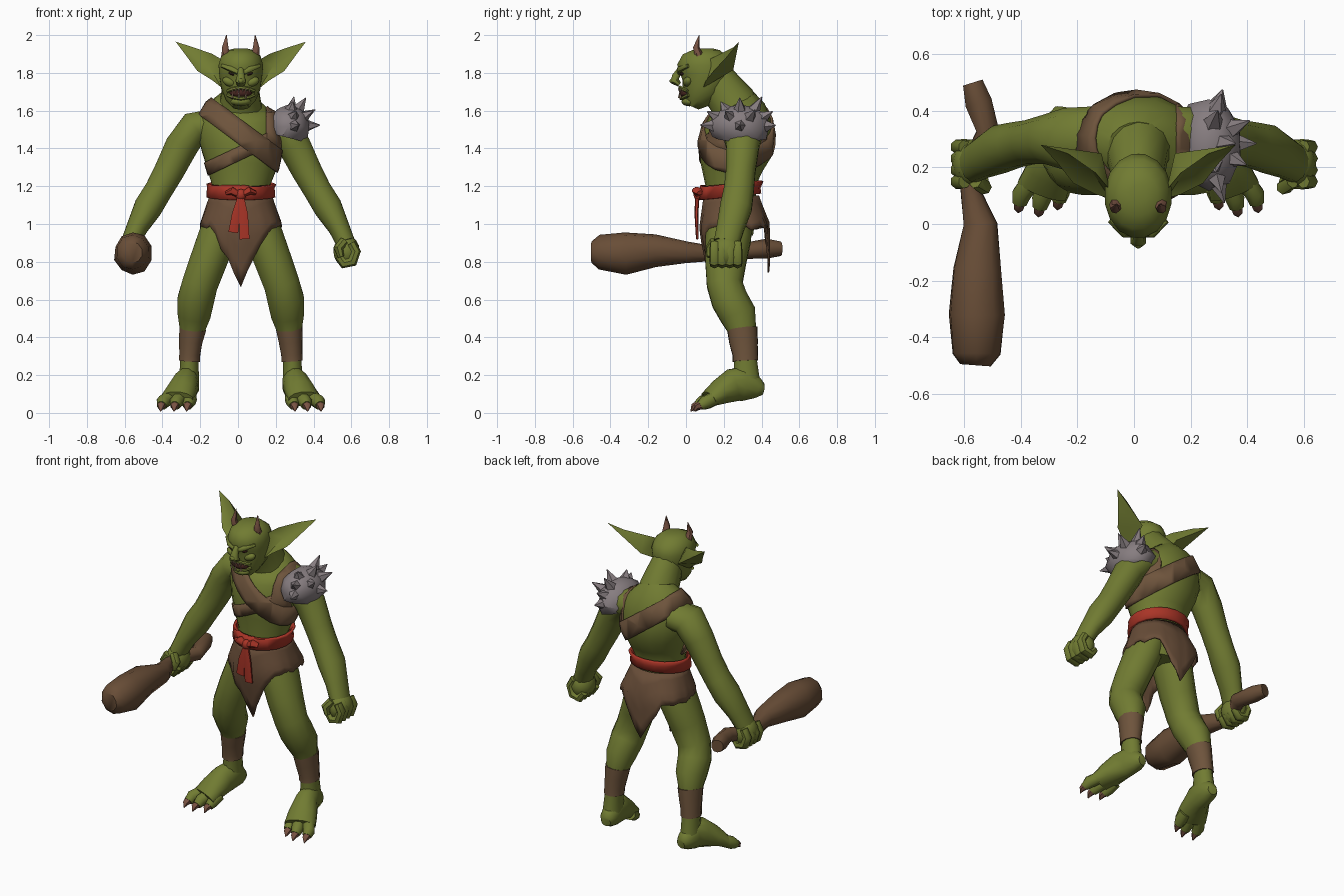
import bpy
import bmesh
import math
import random
from mathutils import Vector, Matrix

random.seed(4)
default_cube = bpy.data.objects.get("Cube")
if default_cube:
    bpy.data.objects.remove(default_cube)


def material(name, colour):
    mat = bpy.data.materials.new(name)
    mat.use_nodes = True
    rgba = (*colour, 1)
    mat.diffuse_color = rgba
    mat.node_tree.nodes["Principled BSDF"].inputs["Base Color"].default_value = rgba
    return mat


skin = material("green skin", (.165, .2, .032))
leather = material("strap leather", (.155, .088, .045))
hide = material("loincloth hide", (.14, .075, .04))
wood = material("club wood", (.14, .075, .038))
cloth = material("red cloth", (.40, .035, .02))
steel = material("dull steel", (.24, .205, .215))
horn = material("horn and claw", (.19, .085, .055))
dark = material("dark mouth", (.06, .018, .014))
ivory = material("ivory teeth", (.36, .25, .15))

MID = .015  # centre line of head, torso and legs
SIDES = (("left", 1), ("right", -1))


def finish(name, bm, mat, angle=50):
    """Turn a bmesh into a shaded object with one colour."""
    bmesh.ops.recalc_face_normals(bm, faces=bm.faces)
    mesh = bpy.data.meshes.new(name)
    bm.to_mesh(mesh)
    bm.free()
    mesh.materials.append(mat)
    mesh.shade_smooth()
    mesh.set_sharp_from_angle(angle=math.radians(angle))
    obj = bpy.data.objects.new(name, mesh)
    bpy.context.collection.objects.link(obj)
    return obj


def loft_mesh(rings, ref, sides, jitter=0):
    """Skin elliptical rings (x, y, z, radius, second radius) along a path."""
    bm = bmesh.new()
    centres = [Vector(r[:3]) for r in rings]
    loops = []
    for i, ring in enumerate(rings):
        along = (centres[min(i + 1, len(rings) - 1)] - centres[max(i - 1, 0)]).normalized()
        across = Vector(ref).cross(along).normalized()
        up = along.cross(across)
        loop = []
        for k in range(sides):
            a = math.tau * (k + .5) / sides
            size = 1 + random.uniform(-jitter, jitter)
            offset = across * math.cos(a) * ring[3] + up * math.sin(a) * ring[-1]
            loop.append(bm.verts.new(centres[i] + offset * size))
        loops.append(loop)
    for low, high in zip(loops, loops[1:]):
        for k in range(sides):
            n = (k + 1) % sides
            bm.faces.new((low[k], low[n], high[n], high[k]))
    bm.faces.new(loops[0])
    bm.faces.new(loops[-1])
    bmesh.ops.recalc_face_normals(bm, faces=bm.faces)
    return bm


def loft(name, rings, mat, ref=(0, 1, 0), sides=10, jitter=0):
    return finish(name, loft_mesh(rings, ref, sides, jitter), mat)


def spike(name, base, tip, radius, mat, ref=(0, 1, 0), sides=6):
    return loft(name, [(*base, radius), (*tip, radius * .06)], mat, ref, sides)


def ball(name, centre, radii, mat, tilt=0):
    bm = bmesh.new()
    matrix = Matrix.Translation(centre) @ Matrix.Rotation(tilt, 4, "Y") @ Matrix.Diagonal((*radii, 1))
    bmesh.ops.create_uvsphere(bm, u_segments=12, v_segments=8, radius=1, matrix=matrix)
    return finish(name, bm, mat)


def flip(rings, s, centre=0):
    """Place rings on the left (s = 1) or right (s = -1) of a centre line."""
    return [(centre + s * r[0], *r[1:]) for r in rings]


# Torso and neck
torso_rings = [(MID, .235, .94, .14, .12), (MID, .235, 1.1, .16, .142), (MID, .235, 1.2, .154, .132),
               (.02, .24, 1.3, .188, .165), (.02, .265, 1.4, .214, .195), (.005, .28, 1.5, .224, .185),
               (0, .29, 1.57, .212, .158), (0, .29, 1.62, .165, .128), (.01, .275, 1.67, .105, .09)]
torso = loft_mesh(torso_rings, (0, 1, 0), 18)


def band(name, point, normal, half, lift, mat, limits=()):
    """Cut a strip out of the torso surface and raise it into a strap."""
    bm = torso.copy()
    point, normal = Vector(point), Vector(normal).normalized()
    cuts = [(point + normal * half, normal), (point - normal * half, -normal), *limits]
    for co, no in cuts:
        bmesh.ops.bisect_plane(bm, geom=bm.verts[:] + bm.edges[:] + bm.faces[:],
                               plane_co=co, plane_no=no, clear_outer=True)
    bm.normal_update()
    for v in bm.verts:
        v.co += v.normal * lift
    obj = finish(name, bm, mat)
    solid = obj.modifiers.new("thickness", "SOLIDIFY")
    solid.thickness = lift + .004
    solid.offset = -1
    return obj


band("long_strap", (.01, 0, 1.485), (.6, 0, .8), .054, .013, leather)
band("cross_strap", (0, 0, 1.37), (-.43, 0, .9), .035, .008, leather, [((0, .27, 0), (0, 1, 0))])
band("shoulder_strap", (.185, 0, 1.5), (1, 0, 0), .036, .01, leather, [((0, 0, 1.36), (0, 0, -1))])
band("belt", (0, .235, 1.18), (0, -.12, 1), .038, .012, cloth)
finish("torso", torso, skin)
loft("neck", [(.01, .29, 1.54, .14, .14), (.012, .245, 1.65, .11, .122), (MID, .18, 1.73, .095, .11),
              (MID, .13, 1.8, .085, .1)], skin, sides=14)

# Head: each row is height, front, back and half width
profile = [(1.62, 0, .07, .045), (1.66, -.025, .13, .08), (1.72, -.03, .2, .105), (1.78, -.035, .24, .115),
           (1.84, -.05, .25, .12), (1.89, -.02, .23, .106), (1.92, .03, .18, .07), (1.93, .07, .14, .03)]
loft("head", [(MID, (f + b) / 2, z, w, (b - f) / 2) for z, f, b, w in profile], skin, sides=16)
loft("nose", [(MID, -.03, 1.82, .016), (MID, -.055, 1.78, .022), (MID, -.06, 1.757, .03, .026),
              (MID, -.035, 1.738, .022, .014)], skin, sides=8)
ball("nose_tip", (MID, -.07, 1.757), (.016, .017, .015), skin)
ball("mouth", (MID, .002, 1.693), (.06, .038, .026), dark)
ball("chin", (MID, .018, 1.648), (.055, .042, .025), skin)
for name, z, y in (("upper_lip", 1.723, -.032), ("lower_lip", 1.664, -.025)):
    loft(name, [(MID + x, y + 8 * x * x, z - 4 * x * x * (1 if z > 1.7 else -1), .01)
                for x in (-.07, -.045, 0, .045, .07)], skin, (0, 0, 1), 6)
for i, x in enumerate((-.045, -.027, -.01, .01, .027, .045)):
    y = -.036 + 8 * x * x
    spike(f"upper_tooth_{i}", (MID + x, y, 1.717), (MID + x, y, 1.695), .007, ivory)
    if i % 2 == 0:
        spike(f"lower_tooth_{i}", (MID + x, y, 1.668), (MID + x, y, 1.695), .008, ivory)

# Ears, horns, brows, eyes and cheeks
for side, s in SIDES:
    rim = [(.1, .12, 1.87), (.15, .18, 1.9), (.25, .25, 1.935), (.345, .28, 1.965), (.285, .215, 1.885),
           (.23, .145, 1.81), (.15, .105, 1.76), (.1, .09, 1.72)]
    bm = bmesh.new()
    edge = [bm.verts.new((MID + s * x, y, z)) for x, y, z in rim]
    for x, y, z in ((.17, .195, 1.835), (.13, .25, 1.815)):
        hub = bm.verts.new((MID + s * x, y, z))
        for a, b in zip(edge, edge[1:] + edge[:1]):
            bm.faces.new((a, b, hub))
    finish(side + "_ear", bm, skin, 40)
    loft(side + "_horn", flip([(.078, .07, 1.89, .024), (.082, .055, 1.935, .018), (.076, .07, 2, .002)], s, MID),
         horn, sides=7)
    loft(side + "_brow", flip([(.005, -.036, 1.797, .012), (.05, -.033, 1.82, .016), (.1, .012, 1.838, .01)], s, MID),
         skin, (0, 0, 1), 7)
    ball(side + "_eye", (MID + s * .05, -.022, 1.795), (.017, .012, .006), dark, -s * .4)
    ball(side + "_cheek", (MID + s * .06, .01, 1.752), (.04, .026, .024), skin, -s * .4)

# Arms and fists
for side, s in SIDES:
    arm = [(.14, .31, 1.52, .09, .11), (.23, .3, 1.51, .09, .115), (.3, .3, 1.41, .09, .09),
           (.365, .29, 1.28, .082, .08), (.42, .28, 1.18, .076, .082), (.475, .265, 1.09, .078, .087),
           (.535, .235, .98, .058, .075), (.57, .215, .9, .052, .07)]
    loft(side + "_arm", flip(arm, s), skin, sides=12)
    ball(side + "_palm", (s * .575, .215, .855), (.07, .085, .084), skin)
    for i in range(4):
        y = .15 + .041 * i
        curl = [(.6, y, .9, .024), (.625, y, .855, .026), (.605, y, .8, .028), (.56, y, .79, .027),
                (.53, y, .83, .022)]
        loft(f"{side}_finger_{i + 1}", flip(curl, s), skin, sides=7)
    thumb = [(.56, .15, .91, .025), (.53, .13, .87, .027), (.545, .127, .825, .018)]
    loft(side + "_thumb", flip(thumb, s), skin, sides=7)

# Legs, wraps, feet and claws
for side, s in SIDES:
    leg = [(.08, .23, 1.04, .1, .12), (.125, .225, .93, .105, .125), (.173, .21, .8, .102, .112),
           (.217, .205, .68, .098, .098), (.238, .23, .6, .1, .1), (.247, .275, .52, .09, .1),
           (.258, .3, .43, .066, .075), (.272, .315, .28, .05, .062), (.275, .32, .16, .055, .075)]
    loft(side + "_leg", flip(leg, s, MID), skin, sides=12)
    wrap = [(.256, .297, .445, .073, .082), (.264, .305, .38, .064, .077), (.27, .313, .31, .057, .069),
            (.272, .315, .275, .057, .069)]
    loft(side + "_shin_wrap", flip(wrap, s, MID), leather, sides=12, jitter=.03)
    foot = [(.265, .41, .125, .03, .03), (.27, .38, .13, .05, .055), (.278, .31, .155, .06, .095),
            (.292, .25, .147, .07, .09), (.317, .18, .11, .086, .068), (.34, .12, .074, .094, .044)]
    loft(side + "_foot", flip(foot, s, MID), skin, (0, 0, 1), 12)
    for i, (x, y) in enumerate(((.275, .085), (.342, .06), (.413, .075))):
        toe = [(.32 + (x - .342) * .8, y + .08, .08, .036), (x, y + .03, .057, .036, .038),
               (x + .006, y, .038, .027)]
        loft(f"{side}_toe_{i + 1}", flip(toe, s, MID), skin, (0, 0, 1), 8)
        claw = [(x + .005, y + .012, .044, .027), (x + .01, y - .02, .032, .018), (x + .012, y - .035, .008, .002)]
        loft(f"{side}_claw_{i + 1}", flip(claw, s, MID), horn, (0, 0, 1), 6)

# Loincloth with ragged front and back flaps, full at the hips
bm = bmesh.new()
columns, rows = 40, 5
grid = []
for k in range(columns):
    a = math.tau * k / columns
    front = min(a, math.tau - a)
    hem = min(.965, .665 + .42 * front, .73 + .36 * (math.pi - front)) + random.uniform(0, .03) * min(1, front * 4)
    column = []
    for r in range(rows + 1):
        z = 1.15 + (hem - 1.15) * r / rows
        flare = min(1, (1.15 - z) / .15)
        full = 1 + flare * (.02 * math.sin(k * 2.4) + .08 * math.sin(2 * a) ** 2)
        sag = .2 * max(0, .95 - z) * (math.cos(a) + 1) / 2 + .018 * flare
        column.append(bm.verts.new((MID + math.sin(a) * (.166 + .05 * flare) * full,
                                    .24 + sag - math.cos(a) * (.147 + .038 * flare) * full, z)))
    grid.append(column)
for k in range(columns):
    here, there = grid[k], grid[(k + 1) % columns]
    for r in range(rows):
        bm.faces.new((here[r], there[r], there[r + 1], here[r + 1]))
skirt = finish("loincloth", bm, hide)
skirt.modifiers.new("thickness", "SOLIDIFY").thickness = .01

# Sash knot, bows and tails
ball("sash_knot", (MID, .065, 1.155), (.03, .025, .03), cloth)
for side, s in SIDES:
    loft(side + "_sash_bow", flip([(.01, .06, 1.155, .016, .012), (.045, .06, 1.175, .022, .03),
                                   (.075, .075, 1.165, .012, .02)], s, MID), cloth, (0, 1, 0), 7)
    drop = .92 if s > 0 else .955
    loft(side + "_sash_tail", [(MID, .06, 1.15, .018, .012), (MID + s * .02 - .005, .055, 1.05, .026, .01),
                               (MID + s * .03 - .01, .06, drop, .03, .007)], cloth, sides=6)

# Spiked shoulder guard
bm = bmesh.new()
centre = Vector((.265, .285, 1.515))
bmesh.ops.create_icosphere(bm, subdivisions=2, radius=1)
for v in bm.verts:
    v.co = centre + Vector((v.co.x * .118, v.co.y * .165, v.co.z * .12)) * random.uniform(.92, 1.06)
bmesh.ops.bisect_plane(bm, geom=bm.verts[:] + bm.edges[:] + bm.faces[:], plane_co=(.27, 0, 1.455),
                       plane_no=(-.25, 0, -1), clear_outer=True)
finish("shoulder_guard", bm, steel, 40)
number = 0
for tilt, count in ((.05, 3), (.5, 4), (1, 3)):
    for k in range(count):
        a = -1.25 + 2.5 * k / (count - 1)
        way = Vector((math.cos(a) * math.cos(tilt), math.sin(a) * math.cos(tilt), math.sin(tilt)))
        base = centre + Vector((way.x * .092, way.y * .14, way.z * .1))
        number += 1
        spike(f"guard_spike_{number}", base, base + way * random.uniform(.055, .09), .038, steel, (.3, .5, .8), 5)

# Club
club = [(-.56, -.5, .85, .055), (-.557, -.46, .85, .09, .095), (-.558, -.32, .845, .101, .114),
        (-.555, -.16, .86, .088, .088), (-.542, 0, .85, .062, .06), (-.575, .1, .845, .04, .046),
        (-.59, .19, .85, .034, .04), (-.515, .32, .86, .046, .043), (-.55, .43, .87, .05, .05),
        (-.572, .5, .87, .038, .04)]
loft("club", club, wood, (0, 0, 1), 10, .06)
